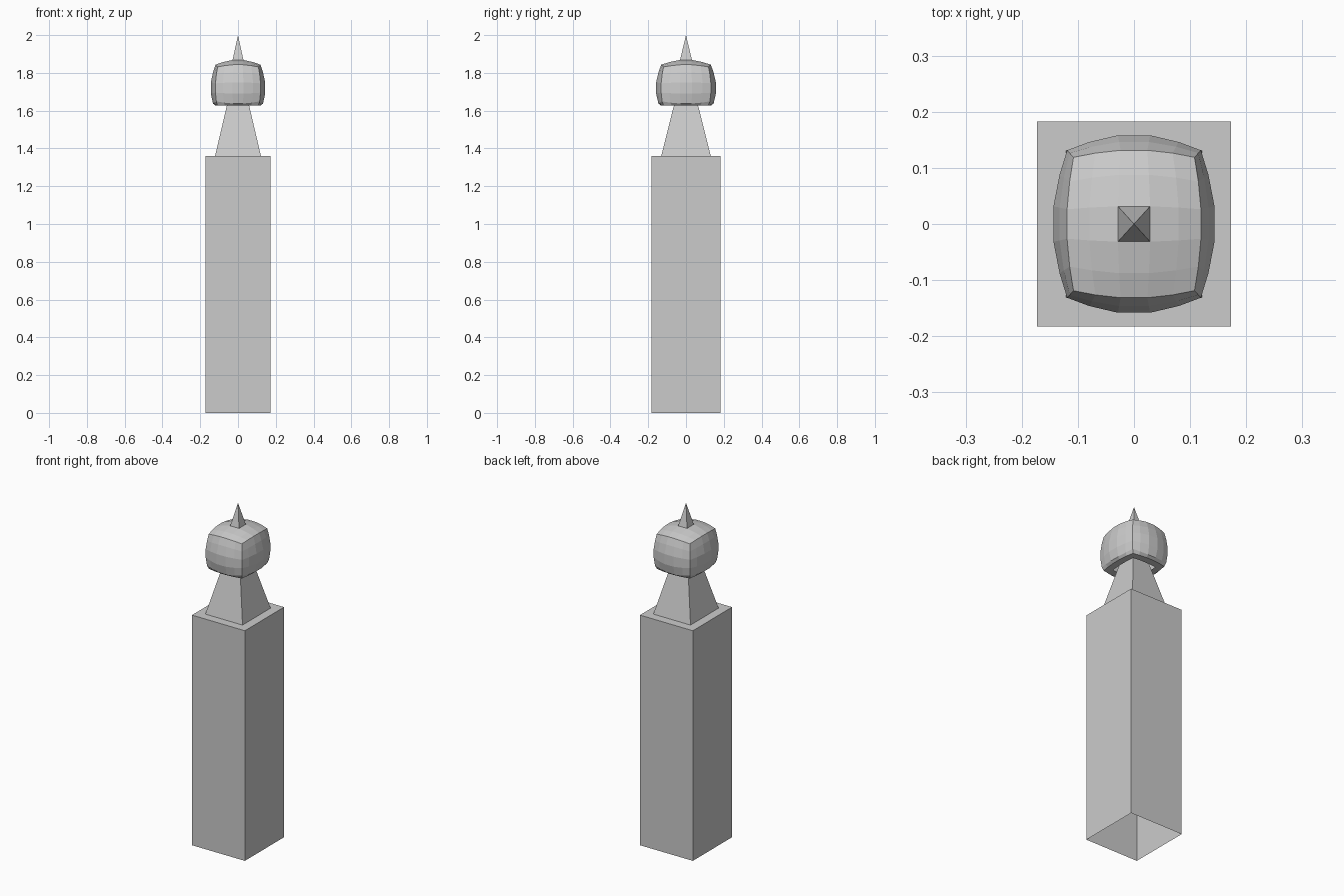
import bpy, bmesh
from mathutils import Vector

if "Cube" in bpy.data.objects:
    bpy.data.objects.remove(bpy.data.objects["Cube"])


def finish(bm, name):
    bmesh.ops.recalc_face_normals(bm, faces=bm.faces)
    mesh = bpy.data.meshes.new(name)
    bm.to_mesh(mesh)
    bm.free()
    obj = bpy.data.objects.new(name, mesh)
    bpy.context.collection.objects.link(obj)
    return obj


def face_towards(bm, z):
    """Face nearest the axis and pointing up (z=1) or down (z=-1)."""
    bm.normal_update()
    return min((f for f in bm.faces if f.normal.z * z > 0.5),
               key=lambda f: f.calc_center_median().xy.length)


def poke(bm, face, z):
    """Raise a face into a pyramid with its apex at height z."""
    result = bmesh.ops.poke(bm, faces=[face])
    result["verts"][0].co = (0, 0, z)


# Post: hollow box open underneath, its top inset into a tapering neck
bm = bmesh.new()
bmesh.ops.create_cube(bm, size=1)
for v in bm.verts:
    v.co = Vector((v.co.x * 0.346, v.co.y * 0.366, (v.co.z + 0.5) * 1.36))
bmesh.ops.delete(bm, geom=[face_towards(bm, -1)], context='FACES')
top = face_towards(bm, 1)
bmesh.ops.inset_individual(bm, faces=[top], thickness=0.073)
poke(bm, face_towards(bm, 1), 1.88)
finish(bm, "post_and_neck")

# Head: cube partly rounded to a sphere, flattened and open underneath
bm = bmesh.new()
bmesh.ops.create_cube(bm, size=2)
bmesh.ops.subdivide_edges(bm, edges=bm.edges, cuts=4, use_grid_fill=True)
bm.normal_update()
hole = [f for f in bm.faces if f.normal.z < -0.9
        and max(abs(c) for c in f.calc_center_median().xy) < 0.7]
bmesh.ops.delete(bm, geom=hole, context='FACES')
tip_face = face_towards(bm, 1)
ROUND = 0.63
for v in bm.verts:
    p = v.co * (1 - ROUND + ROUND / v.co.length)
    v.co = Vector((p.x * 0.147, p.y * 0.162, max(1.72 + p.z * 0.152, 1.627)))

# Spike: the middle top face drawn up to a point
poke(bm, tip_face, 2.0)
finish(bm, "head_and_spike")
